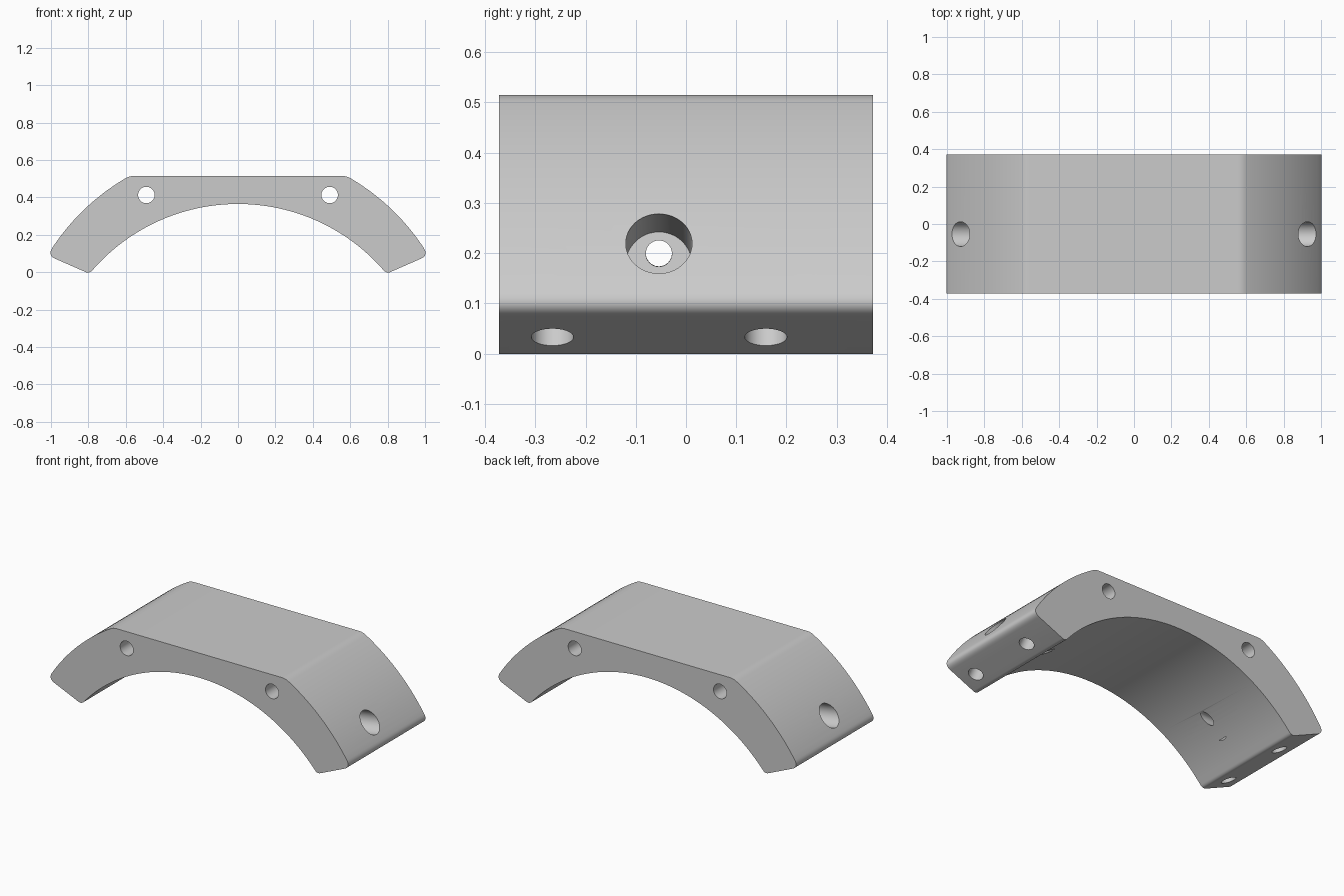
import bpy, bmesh, math
from mathutils import Vector

if "Cube" in bpy.data.objects:
    bpy.data.objects.remove(bpy.data.objects["Cube"], do_unlink=True)

HALF_DEPTH = 0.372

grey = bpy.data.materials.new("light grey")
grey.use_nodes = True
grey.diffuse_color = (0.6, 0.6, 0.6, 1)
grey.node_tree.nodes["Principled BSDF"].inputs["Base Color"].default_value = (0.6, 0.6, 0.6, 1)


def arc(radius, centre_z, start, end, trim_start, trim_end, steps):
    """Arc about (0, centre_z), trimmed by a length at each end."""
    a = math.atan2(start[1] - centre_z, start[0])
    b = math.atan2(end[1] - centre_z, end[0])
    sign = 1 if b > a else -1
    a += sign * trim_start / radius
    b -= sign * trim_end / radius
    angles = [a + (b - a) * i / steps for i in range(steps + 1)]
    return [Vector((radius * math.cos(t), centre_z + radius * math.sin(t))) for t in angles]


def rounded(p, corner, q, steps=8):
    """Points of a soft corner strictly between p and q."""
    corner = Vector(corner)
    ts = [i / steps for i in range(1, steps)]
    return [p * (1 - t) ** 2 + corner * 2 * t * (1 - t) + q * t * t for t in ts]


# Right half of the cross-section, from the crown of the inner arch outwards
tip, heel, shoulder, crown = (0.794, -0.008), (1.018, 0.09), (0.58, 0.515), (0, 0.365)
inner = arc(1.032, -0.667, crown, tip, 0, 0.025, 32)
outer = arc(1.188, -0.522, heel, shoulder, 0.045, 0.025, 20)
along = (Vector(heel) - Vector(tip)).normalized()
foot_in = Vector(tip) + along * 0.025
foot_out = Vector(heel) - along * 0.045
top_edge = Vector((shoulder[0] - 0.025, shoulder[1]))
half = inner + rounded(inner[-1], tip, foot_in) + [foot_in, foot_out]
half += rounded(foot_out, heel, outer[0]) + outer
half += rounded(outer[-1], shoulder, top_edge) + [top_edge]
outline = half + [Vector((-p.x, p.y)) for p in reversed(half[1:])]

# Extruded body
bm = bmesh.new()
face = bm.faces.new([bm.verts.new((p.x, -HALF_DEPTH, p.y)) for p in outline])
swept = bmesh.ops.extrude_face_region(bm, geom=[face])["geom"]
bmesh.ops.translate(bm, verts=[g for g in swept if isinstance(g, bmesh.types.BMVert)],
                    vec=(0, 2 * HALF_DEPTH, 0))
bmesh.ops.recalc_face_normals(bm, faces=bm.faces)
mesh = bpy.data.meshes.new("arched_clamp_body")
bm.to_mesh(mesh)
bm.free()
body = bpy.data.objects.new("arched_clamp_body", mesh)
bpy.context.collection.objects.link(body)
mesh.materials.append(grey)


def drill(start, end, radius):
    """Cut a round hole between two points."""
    start, end = Vector(start), Vector(end)
    axis = end - start
    bpy.ops.mesh.primitive_cylinder_add(vertices=48, radius=radius, depth=axis.length,
                                        location=(start + end) / 2,
                                        rotation=axis.to_track_quat('Z', 'Y').to_euler())
    cutter = bpy.context.object
    cutter.name = "hole_cutter"
    cutter.hide_render = True
    cutter.data.materials.append(grey)
    mod = body.modifiers.new("hole", 'BOOLEAN')
    mod.operation = 'DIFFERENCE'
    mod.solver = 'EXACT'
    mod.object = cutter
    bpy.context.view_layer.objects.active = body
    bpy.ops.object.modifier_apply(modifier=mod.name)
    bpy.data.objects.remove(cutter, do_unlink=True)


for side in (1, -1):
    # Long holes from front to back
    drill((side * 0.49, -0.5, 0.413), (side * 0.49, 0.5, 0.413), 0.044)
    # Counterbored bolt hole in the sloping flank
    drill((side * 1.15, -0.054, 0.254), (side * 0.66, -0.054, 0.177), 0.066)
    drill((side * 0.8, -0.054, 0.198), (side * 0.45, -0.054, 0.201), 0.026)
    # Pin holes in the end faces
    for y in (-0.266, 0.159):
        mouth = Vector((side * 0.887, y, 0.033))
        inward = Vector((-side * along.y, 0, along.x))
        drill(mouth - inward * 0.1, mouth + inward * 0.2, 0.042)

bpy.ops.object.select_all(action='DESELECT')
body.select_set(True)
bpy.context.view_layer.objects.active = body
bpy.ops.object.shade_smooth_by_angle(angle=math.radians(30))
